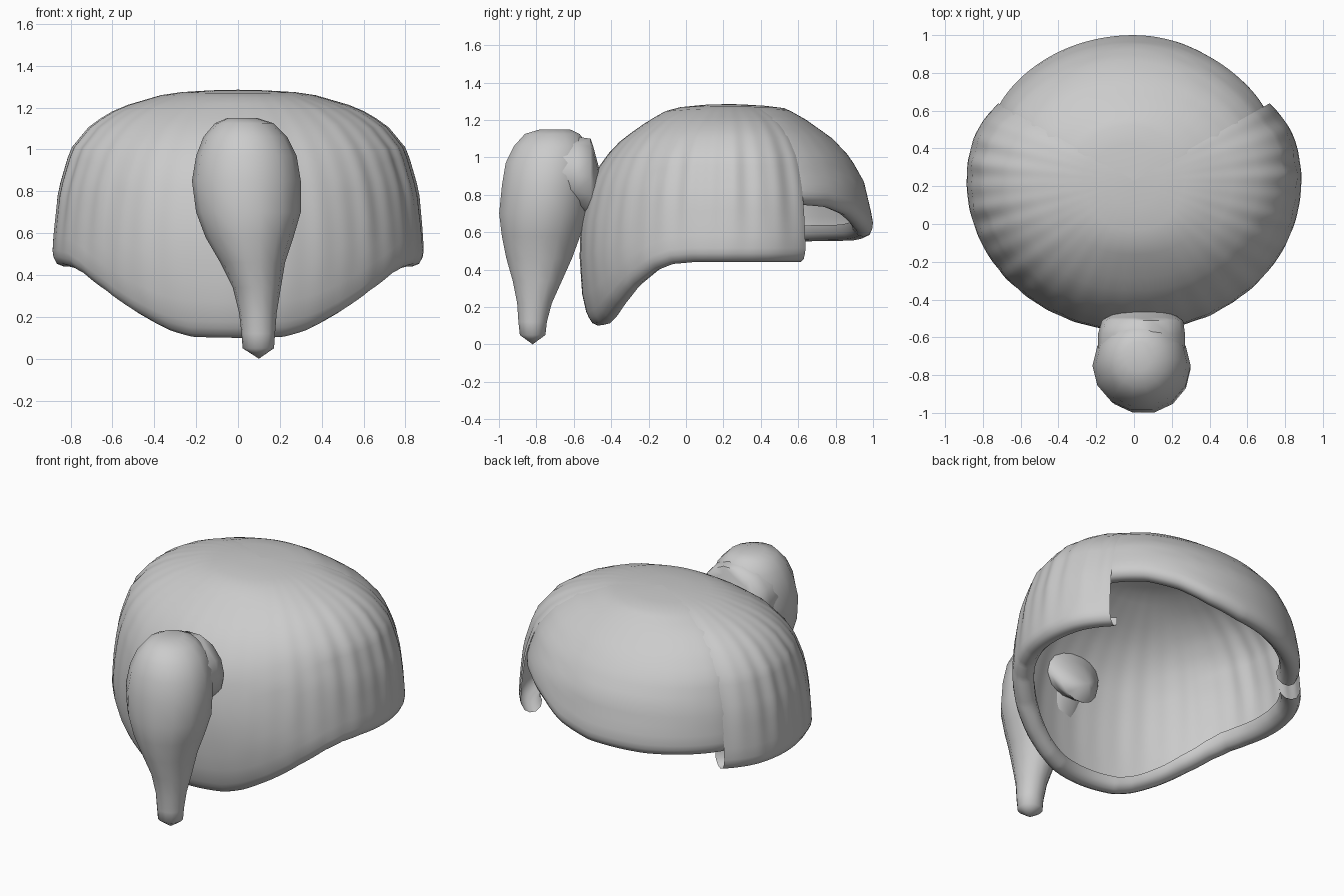
import bpy, bmesh
from math import sin, cos, pi, radians

if "Cube" in bpy.data.objects:
    bpy.data.objects.remove(bpy.data.objects["Cube"])

TOP, CY = 1.285, 0.23
# shell profiles: (height, radius fraction) at the sides and along the front/back line
SIDE = [(1.285, 0), (1.281, .2), (1.268, .38), (1.2, .64), (1.12, .79), (1.0, .9),
        (.8, .965), (.6, .99), (.45, 1.0), (.32, .97), (.2, .89), (.1, .82)]
FRONT = [(1.285, 0), (1.28, .2), (1.262, .39), (1.2, .53), (1.1, .71), (1.0, .83),
         (.87, .925), (.67, .985), (.5, 1.0), (.25, .98), (.1, .93)]
# rolled hem: (distance inward, height above the hem)
ROLL = [(.006, .045), (.022, .014), (.055, 0), (.09, .008), (.12, .04), (.125, .085)]
ROLL_TOP = .075


def lerp(table, v):
    """Piecewise linear lookup, keys in either order."""
    pts = sorted(table)
    v = min(max(v, pts[0][0]), pts[-1][0])
    for (a, fa), (b, fb) in zip(pts, pts[1:]):
        if v <= b:
            return fa + (fb - fa) * (v - a) / (b - a)


def finish(name, bm):
    bmesh.ops.recalc_face_normals(bm, faces=bm.faces)
    me = bpy.data.meshes.new(name)
    bm.to_mesh(me)
    bm.free()
    ob = bpy.data.objects.new(name, me)
    bpy.context.collection.objects.link(ob)
    bpy.ops.object.select_all(action='DESELECT')
    bpy.context.view_layer.objects.active = ob
    ob.select_set(True)
    bpy.ops.object.shade_smooth_by_angle(angle=radians(60))
    return ob


def shell(name, a0, a1, segs, hem, scale, ridge, rows=18):
    """Dome sector swept from angle a0 to a1, ending in a rolled hem."""
    bm = bmesh.new()
    apex = bm.verts.new((0, CY, TOP))
    cols = []
    for i in range(segs + 1):
        k = i / segs
        a = radians(a0 + (a1 - a0) * k)
        h, sc = hem(a, k), scale(k)
        w = sin(a) ** 2
        ry = .78 if sin(a) > 0 else .80

        def radius(z):
            return (1 - w) * lerp(SIDE, z) + w * lerp(FRONT, z)

        low = h + ROLL_TOP
        prof = []
        for j in range(1, rows + 1):
            z = low + (TOP - low) * cos(pi / 2 * j / rows)
            prof.append((radius(z), z))
        prof += [(radius(h + max(dz, .03)) - d / .85, h + dz) for d, dz in ROLL]
        wave = (sin(38 * a) + .8 * sin(23 * a + 1)) * ridge * (1 - .8 * w)
        col = []
        for r, z in prof:
            # ribs are strongest on the shoulder and fade at crown and hem
            fade = max(r, 0) ** 2 * min(max((z - h - .02) / .4, 0), 1)
            f = r * sc + wave * fade
            col.append(bm.verts.new((.89 * f * cos(a), CY + ry * f * sin(a), z)))
        cols.append(col)
    for p, q in zip(cols, cols[1:]):
        bm.faces.new((apex, p[0], q[0]))
        for j in range(len(p) - 1):
            bm.faces.new((p[j], p[j + 1], q[j + 1], q[j]))
    return finish(name, bm)


def main_hem(a, k):
    return lerp([(.25, .44), (.4, .43), (.52, .395), (.676, .31), (.84, .19),
                 (.91, .135), (.96, .105), (1, .1)], -sin(a))


def main_scale(k):
    # the free ends draw in slightly toward the fringe
    return 1 - .035 * max(0, 1 - min(k, 1 - k) / .07) ** 1.5


def fringe_hem(a, k):
    return lerp([(0, .75), (.15, .735), (.27, .69), (.38, .62), (.5, .575),
                 (.7, .555), (1, .55)], k)


# ribbed main panel wrapping the front and both sides
shell("hair_main_panel", -213, 33, 200, main_hem, main_scale, .0055)
# smooth swept panel on the +y side, tucked in at its ends
shell("hair_fringe", 30, 150, 64, fringe_hem,
      lambda k: .955 + .045 * sin(pi * k) ** .6, .001)


def loft(name, rings, axis, sides=14, tip=None):
    """Rings are (centre, half size, half size); axis is the ring normal."""
    bm = bmesh.new()
    loops = []
    for (x, y, z), r1, r2 in rings:
        loop = []
        for i in range(sides):
            u, v = r1 * cos(2 * pi * i / sides), r2 * sin(2 * pi * i / sides)
            loop.append(bm.verts.new((x + u, y + v, z) if axis == 'Z' else (x + u, y, z + v)))
        loops.append(loop)
    for p, q in zip(loops, loops[1:]):
        for i in range(sides):
            n = (i + 1) % sides
            bm.faces.new((p[i], p[n], q[n], q[i]))
    bm.faces.new(loops[0])
    if tip:
        t = bm.verts.new(tip)
        for i in range(sides):
            bm.faces.new((loops[-1][i], loops[-1][(i + 1) % sides], t))
    return finish(name, bm)


# hanging teardrop ponytail
loft("ponytail", [
    ((.02, -.70, 1.15), .07, .08), ((.03, -.715, 1.125), .14, .15),
    ((.035, -.72, 1.06), .20, .205), ((.04, -.735, .97), .24, .235),
    ((.04, -.75, .85), .26, .24), ((.05, -.765, .70), .25, .24),
    ((.055, -.775, .58), .21, .215), ((.07, -.785, .46), .155, .18),
    ((.09, -.795, .34), .115, .135), ((.095, -.81, .22), .09, .095),
    ((.097, -.82, .12), .08, .078), ((.097, -.82, .05), .075, .07)],
    'Z', tip=(.10, -.82, 0))

# root of the ponytail, poking through the shell
loft("ponytail_root", [
    ((.04, -.66, .92), .23, .19), ((.04, -.58, .91), .23, .205),
    ((.045, -.51, .89), .215, .215), ((.045, -.495, .86), .19, .20),
    ((.04, -.45, .76), .14, .13)], 'Y', tip=(.03, -.37, .72))
